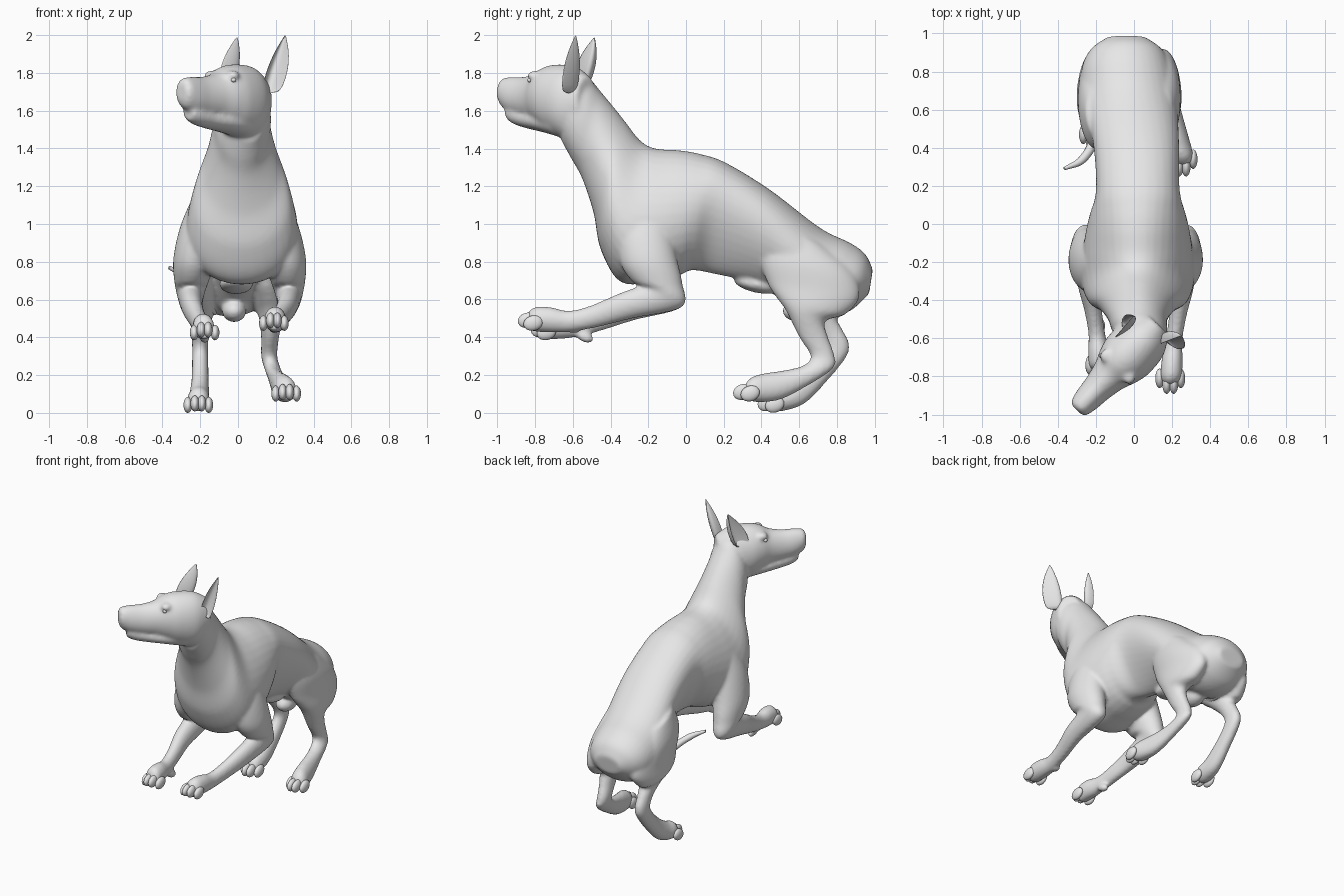
import bpy, bmesh, math
from mathutils import Vector, Matrix

if "Cube" in bpy.data.objects:
    bpy.data.objects.remove(bpy.data.objects["Cube"])

grey = bpy.data.materials.new("coat_grey")
grey.diffuse_color = (0.8, 0.8, 0.8, 1)
grey.use_nodes = True
grey.node_tree.nodes["Principled BSDF"].inputs["Base Color"].default_value = grey.diffuse_color
SEG = 36


def catmull(a, b, c, d, t):
    return [0.5 * (2*q + (r-p)*t + (2*p-5*q+4*r-s)*t*t + (3*q-p-3*r+s)*t**3)
            for p, q, r, s in zip(a, b, c, d)]


def loft(bm, rings, frame=None, steps=7):
    """Rings: edge point 1 (y, z), edge point 2 (y, z), centre x, half width, taper."""
    frame = frame or Matrix.Identity(4)
    n = len(rings)
    dense = []
    for i in range(n - 1):
        quad = [rings[max(0, min(n-1, i+k))] for k in (-1, 0, 1, 2)]
        dense += [catmull(*quad, s / steps) for s in range(steps)]
    dense.append(rings[-1])
    loops = []
    for y1, z1, y2, z2, x, w, t in dense:
        loop = []
        for k in range(SEG):
            c, s = math.cos(2*math.pi*k/SEG), math.sin(2*math.pi*k/SEG)
            p = Vector((x + w*c*(1 + t*s), (y1+y2)/2 + (y1-y2)/2*s, (z1+z2)/2 + (z1-z2)/2*s))
            loop.append(bm.verts.new(frame @ p))
        loops.append(loop)
    faces = [bm.faces.new((a[k], a[(k+1) % SEG], b[(k+1) % SEG], b[k]))
             for a, b in zip(loops, loops[1:]) for k in range(SEG)]
    faces += [bm.faces.new(loops[0]), bm.faces.new(loops[-1])]
    bmesh.ops.recalc_face_normals(bm, faces=faces)


def blob(bm, centre, size, pitch=0):
    m = Matrix.Translation(centre) @ Matrix.Rotation(pitch, 4, 'X') @ Matrix.Diagonal((*size, 1))
    bmesh.ops.create_icosphere(bm, subdivisions=3, radius=1, matrix=m)


def finish(name, bm):
    mesh = bpy.data.meshes.new(name)
    bm.to_mesh(mesh)
    bm.free()
    obj = bpy.data.objects.new(name, mesh)
    bpy.context.collection.objects.link(obj)
    mesh.materials.append(grey)
    for p in mesh.polygons:
        p.use_smooth = True
    return obj


skin = bmesh.new()
toes = bmesh.new()

# torso and neck, from rump to nape; the flank tucks in behind the ribs
loft(skin, [
    (.99, .76, .97, .63, -.04, .10, 0),
    (.95, .84, .87, .54, -.04, .19, 0),
    (.87, .90, .75, .51, -.04, .235, 0),
    (.71, .98, .62, .55, -.025, .25, 0),
    (.44, 1.185, .42, .67, .01, .22, .25),
    (.21, 1.325, .15, .735, .02, .205, .4),
    (.08, 1.37, .03, .755, .02, .25, .05),
    (-.03, 1.39, -.03, .73, .02, .27, -.08),
    (-.16, 1.40, -.14, .70, .02, .285, -.18),
    (-.24, 1.44, -.34, .69, .02, .285, -.28),
    (-.32, 1.54, -.45, .86, .02, .25, -.3),
    (-.375, 1.61, -.49, 1.06, .02, .195, -.18),
    (-.45, 1.70, -.55, 1.24, .02, .155, 0),
    (-.50, 1.76, -.61, 1.35, .03, .145, 0),
    (-.56, 1.80, -.66, 1.44, .05, .12, 0)], steps=10)

# head, turned to one side: the local -y axis is the muzzle direction
head = Matrix.Translation((.055, -.597, 0)) @ Matrix.Rotation(math.radians(-43), 4, 'Z')
loft(skin, [
    (.10, 1.78, .10, 1.53, 0, .08, 0),
    (0, 1.835, 0, 1.45, 0, .135, 0),
    (-.12, 1.845, -.12, 1.47, 0, .145, 0),
    (-.20, 1.83, -.20, 1.51, 0, .128, 0),
    (-.27, 1.795, -.27, 1.54, 0, .10, 0),
    (-.36, 1.78, -.36, 1.565, 0, .08, -.1),
    (-.44, 1.78, -.44, 1.585, 0, .07, -.1),
    (-.49, 1.775, -.49, 1.61, 0, .06, 0),
    (-.51, 1.765, -.51, 1.63, 0, .05, 0),
    (-.52, 1.74, -.52, 1.66, 0, .035, 0)], head)
# lower jaw
loft(skin, [
    (-.08, 1.60, -.08, 1.46, 0, .11, 0),
    (-.20, 1.60, -.20, 1.485, 0, .098, 0),
    (-.32, 1.61, -.32, 1.505, 0, .072, 0),
    (-.41, 1.63, -.41, 1.525, 0, .058, 0),
    (-.465, 1.64, -.465, 1.55, 0, .042, 0)], head)
# brow ridges
for side in (-1, 1):
    blob(skin, head @ Vector((side*.08, -.205, 1.785)), (.035, .04, .028))

# front legs: shoulder, elbow, wrist, paw; the left one reaches less far
FRONT = [
    (-.30, 1.16, -.12, 1.18, .18, .06, 0),
    (-.36, .98, -.08, 1.00, .22, .10, 0),
    (-.35, .80, -.05, .83, .25, .11, 0),
    (-.28, .69, -.02, .69, .265, .09, 0),
    (-.23, .68, -.02, .56, .27, .07, 0),
    (-.36, .63, -.28, .50, .26, .056, 0),
    (-.50, .57, -.46, .455, .23, .046, 0),
    (-.62, .54, -.60, .43, .21, .044, 0),
    (-.72, .56, -.70, .425, .20, .055, 0),
    (-.80, .56, -.80, .43, .195, .055, 0),
    (-.84, .53, -.84, .44, .19, .035, 0)]
for side in (1, -1):
    leg = []
    for i, (y1, z1, y2, z2, x, w, t) in enumerate(FRONT):
        f = max(0, i - 4) / 6 if side < 0 else 0
        leg.append((y1 + .07*f, z1 - .05*f, y2 + .07*f, z2 - .05*f,
                    x if side > 0 else -x*.93, w, t))
    loft(skin, leg)
    y, z, x = leg[-1][0], leg[-1][3], leg[-1][4]
    for k in range(4):
        inner = k in (1, 2)
        blob(toes, (x + (k-1.5)*.037, y + (.0 if inner else .03), z + (.05 if inner else .035)),
             (.023, .052, .04), .25)
    # wrist pad
    blob(skin, (x, y + .235, z + .012), (.028, .05, .03), -.4)

# hind legs: thigh, knee, hock, foot
THIGH = [
    (.44, 1.00, .74, .88, .12, .08, 0),
    (.39, .84, .88, .75, .14, .10, 0),
    (.43, .69, .92, .62, .15, .095, 0),
    (.48, .61, .85, .525, .165, .085, 0)]
RIGHT_SHANK = [
    (.53, .54, .74, .485, .175, .066, 0),
    (.60, .40, .75, .41, .17, .048, 0),
    (.66, .30, .785, .31, .165, .043, 0),
    (.62, .25, .78, .235, .18, .043, 0),
    (.52, .225, .64, .14, .205, .045, 0),
    (.42, .21, .50, .07, .23, .055, 0),
    (.35, .19, .38, .055, .25, .06, 0),
    (.31, .15, .32, .07, .255, .04, 0)]
LEFT_SHANK = [
    (.57, .54, .80, .50, .20, .068, 0),
    (.68, .44, .83, .44, .20, .048, 0),
    (.73, .36, .865, .365, .20, .043, 0),
    (.71, .30, .85, .295, .20, .043, 0),
    (.62, .21, .75, .17, .20, .045, 0),
    (.53, .15, .63, .05, .205, .052, 0),
    (.47, .13, .52, .01, .21, .058, 0),
    (.44, .09, .45, .01, .21, .042, 0)]
for side, shank in ((1, RIGHT_SHANK), (-1, LEFT_SHANK)):
    rings = [r[:4] + (side*r[4] - (.05 if side < 0 else 0),) + r[5:] for r in THIGH]
    rings += [r[:4] + (side*r[4],) + r[5:] for r in shank]
    loft(skin, rings)
    y, z, x = rings[-1][0], rings[-1][3], rings[-1][4]
    for k in range(4):
        inner = k in (1, 2)
        blob(toes, (x + (k-1.5)*.037, y + (-.01 if inner else .03), z + (.04 if inner else .032)),
             (.023, .052, .041), .35)
finish("toes", toes)

# underside between the hind legs
blob(skin, (-.01, .38, .68), (.09, .13, .045), -.2)
blob(skin, (-.02, .60, .54), (.065, .09, .06))

body = finish("body", skin)
remesh = body.modifiers.new("fuse", 'REMESH')
remesh.mode = 'VOXEL'
remesh.voxel_size = .011
remesh.use_smooth_shade = True
soften = body.modifiers.new("soften", 'SMOOTH')
soften.factor, soften.iterations = .5, 10


# ears: cupped, pointed shells
def ear(name, base, tip, wide, opening, width):
    base, tip, wide, opening = (Vector(v) for v in (base, tip, wide, opening))
    wide.normalize()
    opening.normalize()
    bm = bmesh.new()
    loops = []
    for h, f in ((0, .75), (.15, .95), (.35, 1), (.55, .88), (.75, .6), (.9, .27), (1, .04)):
        loop = []
        for k in range(16):
            c, s = math.cos(k*math.pi/8), math.sin(k*math.pi/8)
            p = base.lerp(tip, h) + wide*(width*f*c)
            p += opening * (.013*s*(f + .1) + width*1.2*f*(c*c - .5))
            loop.append(bm.verts.new(p))
        loops.append(loop)
    for a, b in zip(loops, loops[1:]):
        for k in range(16):
            bm.faces.new((a[k], a[(k+1) % 16], b[(k+1) % 16], b[k]))
    bm.faces.new(loops[0])
    bm.faces.new(loops[-1])
    bmesh.ops.recalc_face_normals(bm, faces=bm.faces)
    obj = finish(name, bm)
    sub = obj.modifiers.new("round", 'SUBSURF')
    sub.levels = sub.render_levels = 1


ear("right_ear", (.165, -.62, 1.69), (.25, -.585, 2.0), (1, -.25, 0), (.3, -1, 0), .06)
ear("left_ear", (-.06, -.55, 1.74), (-.005, -.485, 1.99), (.4, 1, 0), (-1, -.2, 0), .058)

# eyes
for name, side in (("right_eye", 1), ("left_eye", -1)):
    bm = bmesh.new()
    blob(bm, head @ Vector((side*.1, -.222, 1.762)), (.014, .014, .012))
    finish(name, bm)

# tail, tucked under the rump and out past the left flank
curve = bpy.data.curves.new("tail", 'CURVE')
curve.dimensions = '3D'
curve.bevel_depth = .03
curve.bevel_resolution = 4
curve.use_fill_caps = True
spline = curve.splines.new('BEZIER')
path = [(-.06, .90, .62, 1.2), (-.13, .72, .55, 1.1), (-.19, .50, .64, .9),
        (-.27, .34, .72, .75), (-.365, .29, .77, .3)]
spline.bezier_points.add(len(path) - 1)
for bp, (x, y, z, r) in zip(spline.bezier_points, path):
    bp.co, bp.radius = (x, y, z), r
    bp.handle_left_type = bp.handle_right_type = 'AUTO'
curve.materials.append(grey)
bpy.context.collection.objects.link(bpy.data.objects.new("tail", curve))
